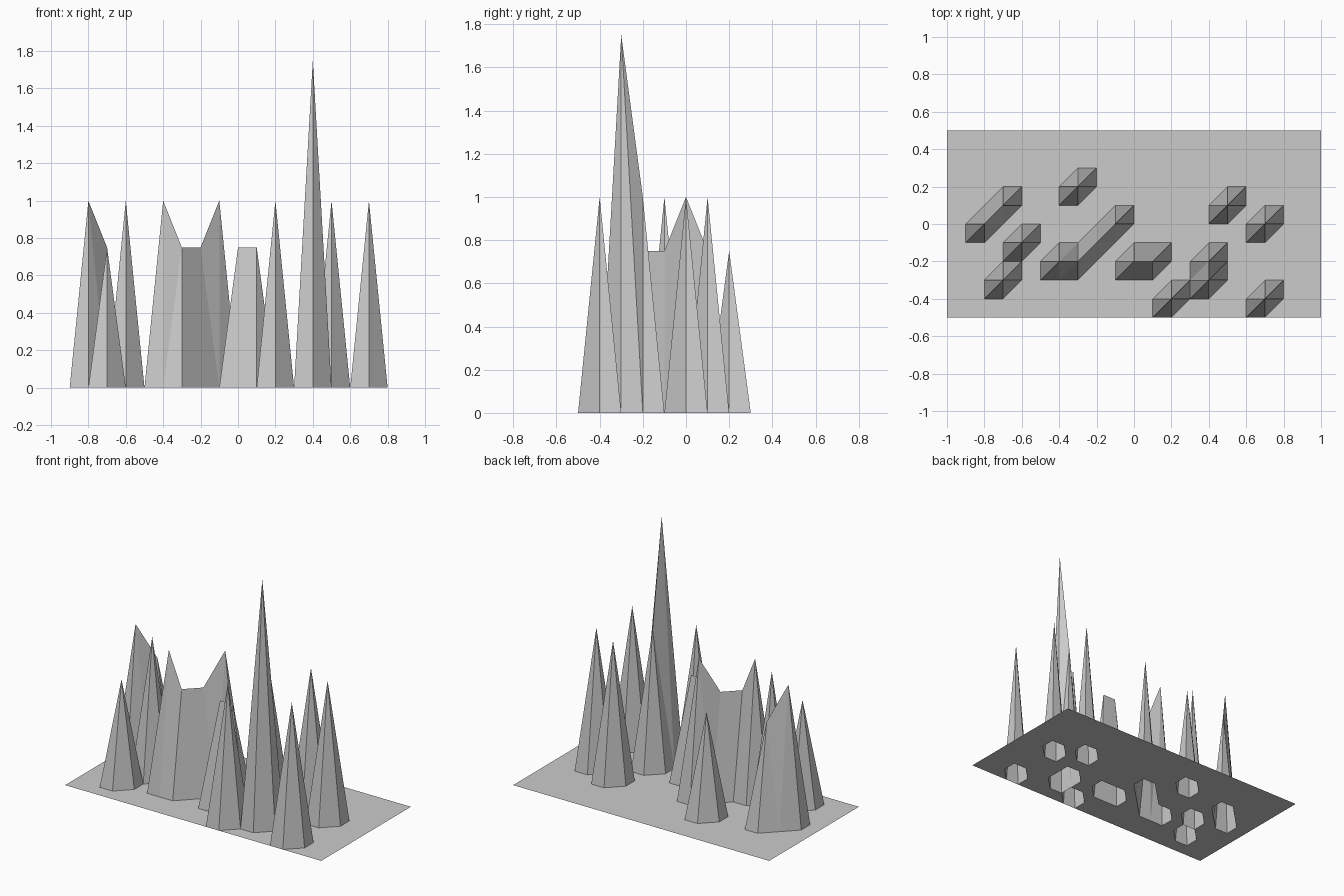
import bpy, bmesh

if "Cube" in bpy.data.objects:
    bpy.data.objects.remove(bpy.data.objects["Cube"])

STEP = 0.1
# Spike tips in grid steps (column, row), grouped by height
TIPS = {
    1.75: [(4, -3)],
    1.0: [(-8, 0), (-6, -1), (-4, -2), (-1, 0), (2, -4), (4, -2),
          (5, 1), (7, 0), (7, -4)],
    0.75: [(-7, 1), (-7, -3), (-3, 2), (-3, -2), (-2, -1), (0, -2), (1, -2)],
}
height = {tip: h for h, tips in TIPS.items() for tip in tips}

# Ground sheet: grid of vertices, raised at the spike tips
bm = bmesh.new()
verts = {(i, j): bm.verts.new((i * STEP, j * STEP, height.get((i, j), 0)))
         for i in range(-10, 11) for j in range(-5, 6)}

# Each cell is split along the same rising diagonal
for i in range(-10, 10):
    for j in range(-5, 5):
        a, b = verts[i, j], verts[i + 1, j]
        c, d = verts[i + 1, j + 1], verts[i, j + 1]
        bm.faces.new((a, b, c))
        bm.faces.new((a, c, d))

mesh = bpy.data.meshes.new("spiked_ground")
bm.to_mesh(mesh)
bm.free()
bpy.context.collection.objects.link(bpy.data.objects.new("spiked_ground", mesh))
